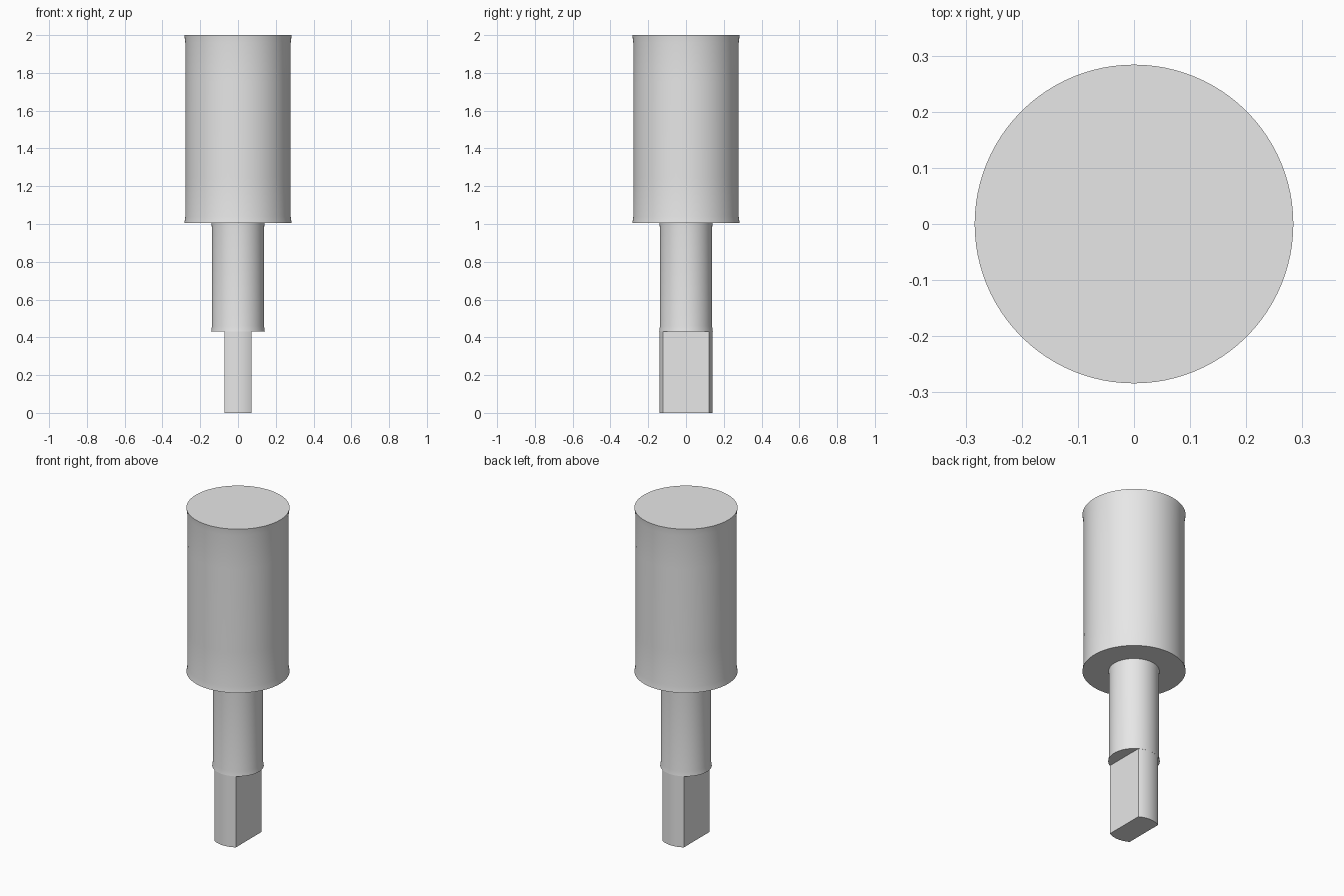
import bpy, bmesh, math

if "Cube" in bpy.data.objects:
    bpy.data.objects.remove(bpy.data.objects["Cube"])

SIDES = 96

steel = bpy.data.materials.new("plain grey")
steel.diffuse_color = (0.8, 0.8, 0.8, 1.0)
steel.use_nodes = True
steel.node_tree.nodes["Principled BSDF"].inputs["Base Color"].default_value = steel.diffuse_color


def finish(bm, name):
    bmesh.ops.recalc_face_normals(bm, faces=bm.faces)
    mesh = bpy.data.meshes.new(name)
    bm.to_mesh(mesh)
    bm.free()
    mesh.materials.append(steel)
    obj = bpy.data.objects.new(name, mesh)
    bpy.context.collection.objects.link(obj)
    bpy.ops.object.select_all(action='DESELECT')
    obj.select_set(True)
    bpy.context.view_layer.objects.active = obj
    bpy.ops.object.shade_smooth_by_angle(angle=math.radians(30))
    return obj


def turned(name, profile):
    """Solid of revolution from (radius, height) pairs, capped at both ends."""
    bm = bmesh.new()
    rings = [[bm.verts.new((r * math.cos(2 * math.pi * i / SIDES),
                            r * math.sin(2 * math.pi * i / SIDES), z))
              for i in range(SIDES)] for r, z in profile]
    for low, high in zip(rings, rings[1:]):
        for i in range(SIDES):
            j = (i + 1) % SIDES
            bm.faces.new((low[i], low[j], high[j], high[i]))
    bm.faces.new(rings[0][::-1])
    bm.faces.new(rings[-1])
    return finish(bm, name)


# Thick upper cylinder, very slightly waisted between its rims
turned("body", [(0.284, 1.005), (0.279, 1.04), (0.278, 1.25), (0.278, 1.75),
                (0.279, 1.96), (0.284, 2.0)])

# Round middle shaft
turned("shaft", [(0.142, 0.432), (0.138, 0.46), (0.138, 0.97), (0.14, 1.005)])

# Double-flatted tang: two arcs joined by parallel flats
R, FLAT, TOP, STEPS = 0.141, 0.071, 0.432, 20
half = math.asin(FLAT / R)
outline = []
for middle in (math.pi / 2, -math.pi / 2):
    outline += [middle - half + 2 * half * k / STEPS for k in range(STEPS + 1)]
bm = bmesh.new()
base = bm.faces.new([bm.verts.new((R * math.cos(a), R * math.sin(a), 0))
                     for a in outline])
extruded = bmesh.ops.extrude_face_region(bm, geom=[base], use_keep_orig=True)
bmesh.ops.translate(bm, vec=(0, 0, TOP),
                    verts=[v for v in extruded["geom"]
                           if isinstance(v, bmesh.types.BMVert)])
finish(bm, "flat_tang")
